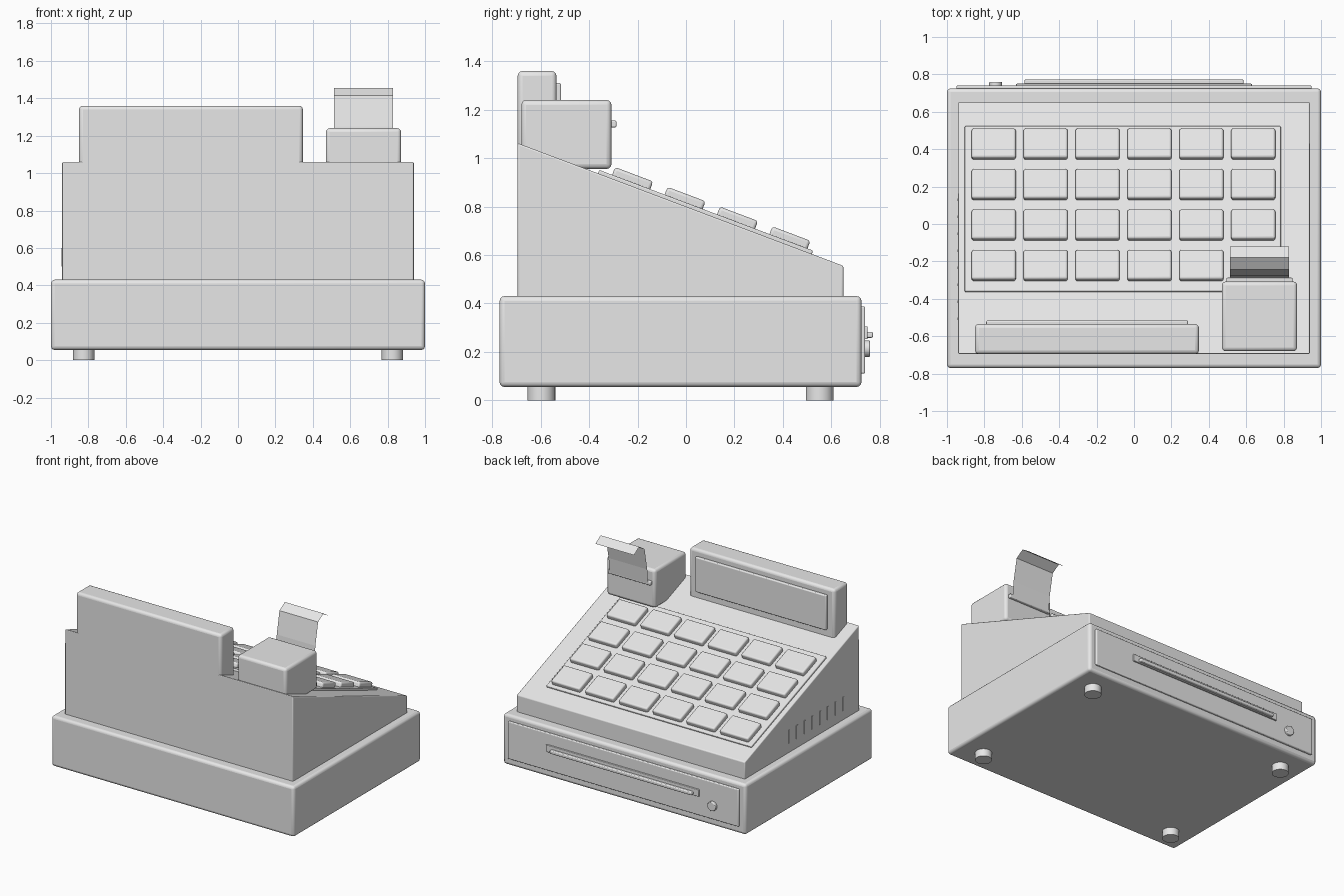
import bpy, bmesh, math
from mathutils import Matrix, Vector

if "Cube" in bpy.data.objects:
    bpy.data.objects.remove(bpy.data.objects["Cube"])

grey = bpy.data.materials.new("light_grey")
grey.diffuse_color = (0.8, 0.8, 0.8, 1)
grey.use_nodes = True
grey.node_tree.nodes["Principled BSDF"].inputs["Base Color"].default_value = grey.diffuse_color


def finish(name, bm, matrix=Matrix(), bevel=0.0, smooth=True):
    me = bpy.data.meshes.new(name)
    bm.to_mesh(me)
    bm.free()
    me.materials.append(grey)
    ob = bpy.data.objects.new(name, me)
    ob.matrix_world = matrix
    bpy.context.collection.objects.link(ob)
    if bevel:
        mod = ob.modifiers.new("Bevel", 'BEVEL')
        mod.width, mod.segments = bevel, 3
        mod.limit_method = 'ANGLE'
    if smooth:
        bpy.ops.object.select_all(action='DESELECT')
        ob.select_set(True)
        bpy.context.view_layer.objects.active = ob
        bpy.ops.object.shade_smooth_by_angle(angle=math.radians(35))
    return ob


def box(name, x, y, z, bevel=0.0, matrix=Matrix()):
    """Box from (min, max) ranges."""
    bm = bmesh.new()
    bmesh.ops.create_cube(bm, size=1)
    for v in bm.verts:
        v.co = Vector([(a + b) / 2 + c * (b - a) for c, (a, b) in zip(v.co, (x, y, z))])
    return finish(name, bm, matrix, bevel)


def cylinder(name, centre, radius, depth, rot=Matrix(), bevel=0.0):
    bm = bmesh.new()
    bmesh.ops.create_cone(bm, cap_ends=True, segments=32, radius1=radius,
                          radius2=radius, depth=depth)
    return finish(name, bm, Matrix.Translation(centre) @ rot, bevel)


def extrude_x(name, profile, x0, x1, closed, bevel=0.0):
    """Sweep a (y, z) profile along x, as a solid or an open sheet."""
    bm = bmesh.new()
    a = [bm.verts.new((x0, y, z)) for y, z in profile]
    b = [bm.verts.new((x1, y, z)) for y, z in profile]
    n = len(profile)
    for i in range(n if closed else n - 1):
        j = (i + 1) % n
        bm.faces.new((a[i], a[j], b[j], b[i]))
    if closed:
        bm.faces.new(a)
        bm.faces.new(b)
    bmesh.ops.recalc_face_normals(bm, faces=bm.faces)
    return finish(name, bm, bevel=bevel, smooth=closed)


# drawer housing and feet
box("drawer_base", (-1, 1), (-0.77, 0.725), (0.055, 0.43), 0.02)
for x in (-0.825, 0.825):
    for y in (-0.597, 0.552):
        cylinder("foot", (x, y, 0.035), 0.057, 0.07)

# drawer front, handle and lock
box("drawer_front", (-0.95, 0.95), (0.70, 0.74), (0.11, 0.388), 0.006)
box("handle_plate", (-0.63, 0.63), (0.72, 0.75), (0.252, 0.305), 0.004)
box("handle_bar", (-0.585, 0.585), (0.735, 0.772), (0.258, 0.282), 0.006)
turn = Matrix.Rotation(math.radians(90), 4, 'X')
cylinder("lock", (-0.74, 0.742, 0.213), 0.034, 0.036, turn, 0.005)

# sloped body
extrude_x("body", [(-0.695, 0.42), (0.65, 0.42), (0.65, 0.555), (-0.695, 1.062)],
          -0.94, 0.94, True, 0.007)

# side vents
for i in range(8):
    y = 0.13 - i * 0.091
    box("side_vent", (-0.944, -0.93), (y - 0.007, y + 0.007), (0.5, 0.6))

# key panel and keys, lying on the slope
slope = math.atan2(1.062 - 0.555, 1.345)


def on_slope(x, y):
    z = 1.062 - math.tan(slope) * (y + 0.695)
    return Matrix.Translation((x, y, z)) @ Matrix.Rotation(-slope, 4, 'X')


box("key_panel", (-0.845, 0.845), (-0.472, 0.472), (-0.01, 0.015), 0.006,
    on_slope(-0.06, 0.078))
for row in range(4):
    for col in range(6):
        box("key", (-0.118, 0.118), (-0.084, 0.084), (0.0, 0.049), 0.012,
            on_slope(-0.75 + col * 0.2775, 0.418 - row * 0.2165))

# customer display
box("display", (-0.85, 0.347), (-0.695, -0.535), (0.95, 1.36), 0.02)
box("display_screen", (-0.79, 0.288), (-0.55, -0.516), (1.05, 1.31), 0.007)

# receipt printer with paper
box("printer", (0.47, 0.872), (-0.68, -0.308), (0.955, 1.24), 0.02)
box("printer_slot", (0.495, 0.848), (-0.33, -0.287), (1.127, 1.155), 0.006)
extrude_x("receipt_paper", [(-0.285, 1.14), (-0.275, 1.25), (-0.243, 1.415),
                            (-0.18, 1.455), (-0.12, 1.415)], 0.512, 0.83, False)
